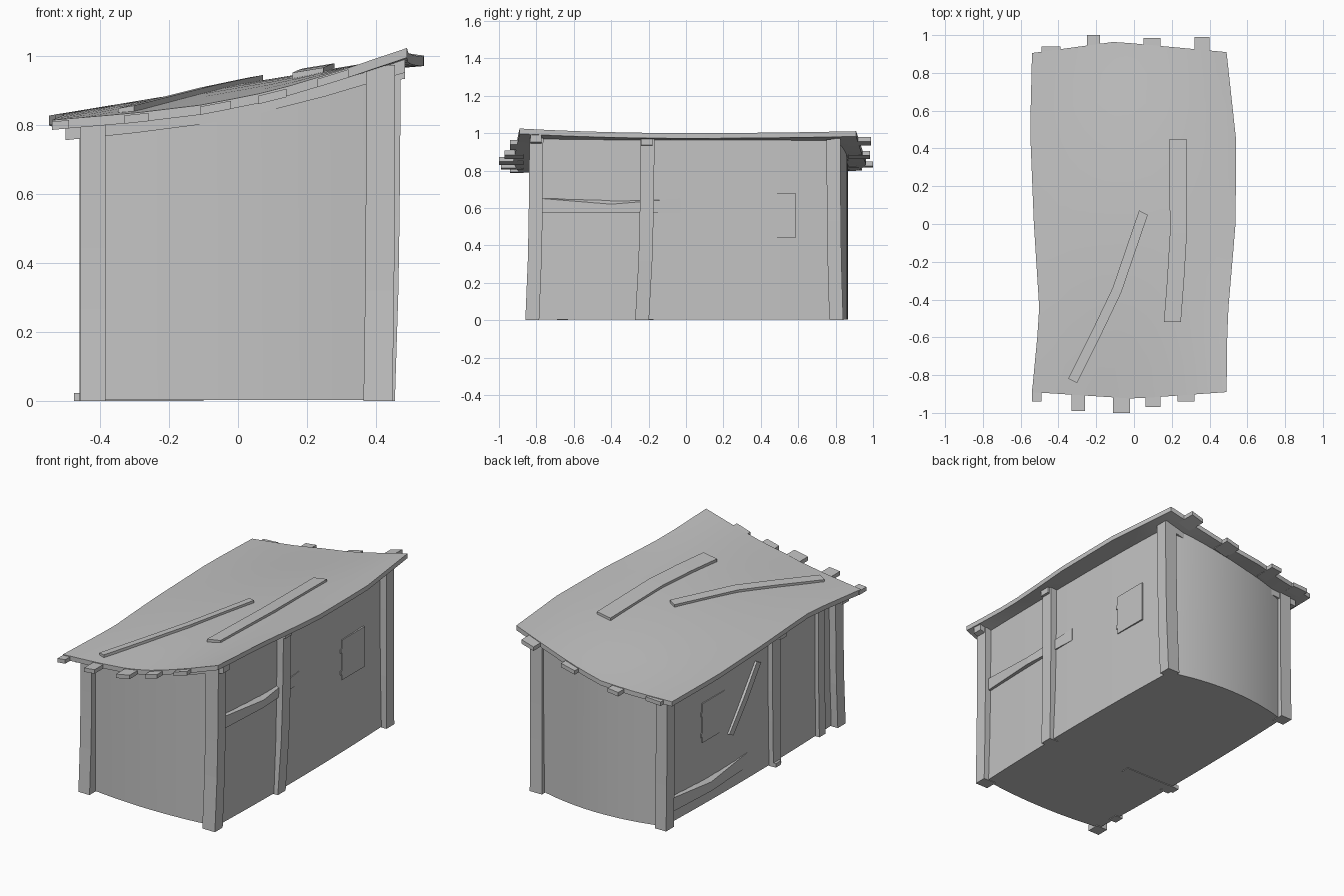
import bpy, bmesh
from mathutils import Vector

if "Cube" in bpy.data.objects:
    bpy.data.objects.remove(bpy.data.objects["Cube"], do_unlink=True)

grey = bpy.data.materials.new("plain_grey")
grey.use_nodes = True
COLOUR = (0.55, 0.55, 0.55, 1)
grey.diffuse_color = COLOUR
grey.node_tree.nodes["Principled BSDF"].inputs["Base Color"].default_value = COLOUR


def finish(name, bm, smooth=False):
    bmesh.ops.recalc_face_normals(bm, faces=bm.faces)
    mesh = bpy.data.meshes.new(name)
    bm.to_mesh(mesh)
    bm.free()
    mesh.materials.append(grey)
    obj = bpy.data.objects.new(name, mesh)
    bpy.context.collection.objects.link(obj)
    if smooth:
        bpy.ops.object.select_all(action='DESELECT')
        obj.select_set(True)
        bpy.context.view_layer.objects.active = obj
        bpy.ops.object.shade_smooth_by_angle(angle=0.5)


def skin(bm, rings):
    """Join closed rings of vertices with quads."""
    for r, s in zip(rings, rings[1:]):
        for i in range(len(r)):
            j = (i + 1) % len(r)
            bm.faces.new((r[i], r[j], s[j], s[i]))


def beam(name, path, u, v):
    """Sweep a rectangle with half sizes u and v along a bent path."""
    bm = bmesh.new()
    u, v = Vector(u), Vector(v)
    rings = [[bm.verts.new(Vector(p) + a * u + b * v)
              for a, b in ((-1, -1), (1, -1), (1, 1), (-1, 1))] for p in path]
    skin(bm, rings)
    bm.faces.new(rings[0])
    bm.faces.new(rings[-1])
    finish(name, bm)


def lookup(points, t):
    for (a, p), (b, q) in zip(points, points[1:]):
        if t <= b:
            return p + (q - p) * max(0, (t - a) / (b - a))
    return points[-1][1]


# Roof heights along the front edge, the middle and the back edge
front_z = [(-.54, .815), (-.3, .836), (-.1, .86), (.1, .9), (.3, .96), (.49, 1.025)]
middle_z = [(-.54, .83), (.49, 1.0)]
back_z = [(-.54, .825), (-.3, .838), (-.1, .86), (.1, .9), (.3, .955), (.49, 1.01)]


def roof_z(x, y):
    """Top of the warped roof."""
    mid = lookup(middle_z, x)
    edge = lookup(front_z if y < 0 else back_z, x)
    return mid + (edge - mid) * min(1, (y / 0.9) ** 2)


# Roof sheet with wavy outline
left = [(-.89, -.54), (-.47, -.50), (0, -.53), (.5, -.55), (.9, -.54)]
right = [(-.89, .49), (-.5, .495), (0, .538), (.45, .54), (.91, .49)]
front = [(-.54, -.89), (0, -.925), (.49, -.89)]
back = [(-.54, .905), (-.1, .965), (.49, .91)]
N = 12
THICK = 0.028
bm = bmesh.new()
sheets = ([], [])
for j in range(N + 1):
    rows = ([], [])
    for i in range(N + 1):
        y = -0.89 + 1.8 * j / N
        x = lookup(left, y) + (lookup(right, y) - lookup(left, y)) * i / N
        f, b = lookup(front, x), lookup(back, x)
        y = f + (b - f) * j / N
        for k in (0, 1):
            rows[k].append(bm.verts.new((x, y, roof_z(x, y) - k * THICK)))
    for k in (0, 1):
        sheets[k].append(rows[k])
for sheet in sheets:
    for r, s in zip(sheet, sheet[1:]):
        for i in range(N):
            bm.faces.new((r[i], r[i + 1], s[i + 1], s[i]))
rims = [s[0] + [r[-1] for r in s[1:]] + s[-1][-2::-1] + [r[0] for r in s[-2:0:-1]] for s in sheets]
skin(bm, rims)
finish("roof", bm, smooth=True)

# Board ends sticking out past the roof edges
ends = [(-.515, .025, -.94), (-.295, .035, -.99), (-.065, .045, -1), (.10, .04, -.97),
        (.275, .045, -.94), (-.44, .05, .94), (-.215, .035, 1), (.095, .045, .985), (.36, .04, .99)]
for x, w, y in ends:
    y0 = 0.87 if y > 0 else -0.87
    slope = roof_z(x + w, y) - roof_z(x - w, y)
    beam("roof_board_end", [(x, q, roof_z(x, y) - 0.016) for q in (y0, y)],
         (w, 0, slope / 2), (0, 0, 0.012))

# Loose planks lying on the roof
beam("long_roof_plank", [(x, y, roof_z(x, y) + 0.004) for x, y in
                         ((-.325, -.83), (-.2, -.58), (-.09, -.35), (.05, .06))],
     (.023, -.012, .004), (0, 0, .011))
beam("wide_roof_plank", [(x, y, roof_z(x, y) + 0.004) for x, y in
                         ((.203, -.52), (.22, -.3), (.235, -.05), (.232, .45))],
     (.045, 0, .0074), (0, 0, .011))

# Wall shell with bulging sides, closed by a floor
WX, SIDE_BOW = 0.415, 0.016
M = 12
steps = [-1 + 2 * i / M for i in range(M)]
outline = [(WX * t, -0.8 - 0.03 * (1 - t * t)) for t in steps]
outline += [(WX + SIDE_BOW * (1 - t * t), 0.8 * t) for t in steps]
outline += [(-WX * t, 0.8 + 0.065 * (1 - t * t)) for t in steps]
outline += [(-WX - SIDE_BOW * (1 - t * t), -0.8 * t) for t in steps]
bm = bmesh.new()
low = [bm.verts.new((x, y, 0.004)) for x, y in outline]
top = [bm.verts.new((x, y, roof_z(x, y) - 0.022)) for x, y in outline]
skin(bm, [low, top])
bm.faces.new(low)
finish("walls_and_floor", bm, smooth=True)


# Bent upright posts
def post(name, x, y, lean=(0, 0), w=0.037, d=0.037):
    h = roof_z(x, y) - 0.02
    path = [(x + lean[0] * f, y + lean[1] * f, h * t)
            for t, f in ((0, 0), (.33, .6), (.55, .8), (.75, .9), (1, 1))]
    beam(name, path, (w, 0, 0), (0, d, 0))


post("front_right_post", -.422, -.822, (0, .022))
post("front_left_post", .406, -.822, (.008, .022), w=.042)
post("back_left_post", .41, .803, (.01, -.015), w=.04)
post("back_right_post", -.42, .805, (0, -.01))
post("middle_left_post", .425, -.235, (.017, .03), w=.03)
post("middle_right_post", -.43, -.21, (0, .01), w=.03)
post("extra_right_post", -.42, -.66, (0, .01), w=.025, d=.03)

# Rafters following the roof
for name, y, d, end in (("front_rafter", -.802, .03, .485), ("middle_rafter", -.21, .03, .485),
                        ("back_rafter", .8, .025, .455)):
    xs = (-.5, -.3, -.12, .05, .25, end)
    beam(name, [(x, y, roof_z(x, y) - .045) for x in xs], (0, d, 0), (0, 0, .02))


# Bowed planks nailed to the long walls
def bowed_plank(name, side, y0, y1, z0, z1):
    bm = bmesh.new()
    rings = []
    for i in range(7):
        t = i / 6
        b = 1 - abs(2 * t - 1)
        y = y0 + (y1 - y0) * t
        xw, xo = side * 0.41, side * (0.432 + 0.02 * b)
        rings.append([bm.verts.new(p) for p in
                      ((xw, y, z0), (xo, y, z0), (xo, y, z1 - 0.03 * b), (xw, y, z1))])
    skin(bm, rings)
    bm.faces.new(rings[0])
    bm.faces.new(rings[-1])
    finish(name, bm)


bowed_plank("left_wall_plank", 1, -.77, -.03, .575, .65)
bowed_plank("right_wall_plank", -1, .03, .78, .075, .16)

# Hatches with small hinges
for side, y0, y1, z0, z1, name in ((1, .37, .585, .44, .68, "left"), (-1, .25, .46, .38, .615, "right")):
    ym, zm = (y0 + y1) / 2, (z0 + z1) / 2
    edge = y0 if side > 0 else y1
    beam(name + "_hatch", [(side * .428, ym, z0), (side * .428, ym, z1)],
         (.005, 0, 0), (0, (y1 - y0) / 2, 0))
    for z in (z0 + .045, z1 - .065):
        beam(name + "_hinge", [(side * .428, edge, z - .012), (side * .428, edge, z + .012)],
             (.005, 0, 0), (0, .012, 0))

# Diagonal board on the right wall and bar under the floor
beam("diagonal_board", [(-.432, .2, .33), (-.437, .07, .5), (-.434, -.06, .67)], (.01, 0, 0), (0, .02, .01))
beam("floor_bar", [(-.475, -.2, .012), (-.1, -.2, .012)], (0, .025, 0), (0, 0, .012))
